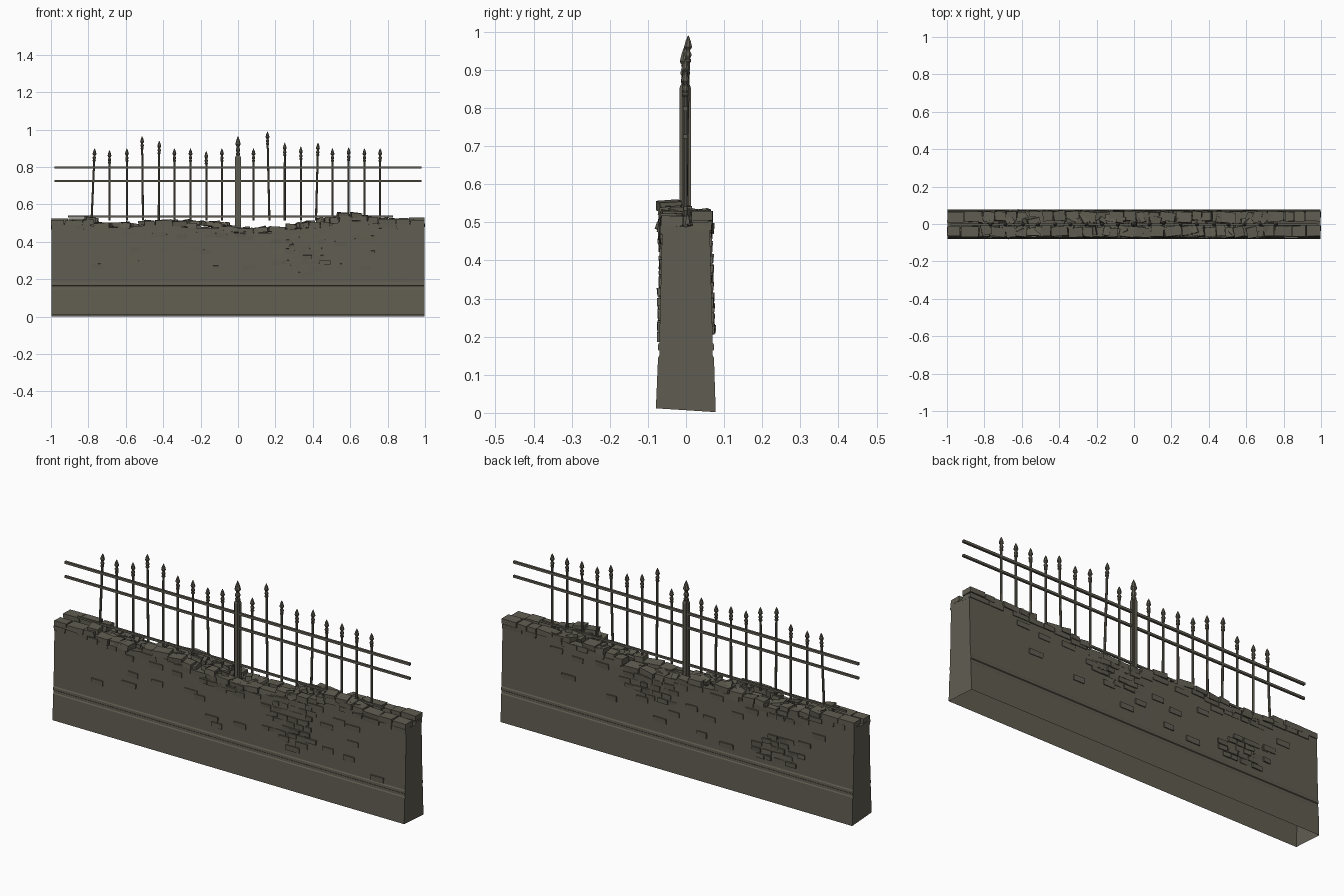
import bpy, bmesh, math, random
from mathutils import Vector, Euler, Matrix

if "Cube" in bpy.data.objects:
    bpy.data.objects.remove(bpy.data.objects["Cube"])

R = random.Random(7)
mat = bpy.data.materials.new("weathered grey stone")
mat.diffuse_color = (0.118, 0.109, 0.083, 1)
mat.use_nodes = True
mat.node_tree.nodes["Principled BSDF"].inputs["Base Color"].default_value = mat.diffuse_color


def finish(bm, name, normals=True):
    if normals:
        bmesh.ops.recalc_face_normals(bm, faces=bm.faces[:])
    me = bpy.data.meshes.new(name)
    bm.to_mesh(me)
    bm.free()
    me.materials.append(mat)
    ob = bpy.data.objects.new(name, me)
    bpy.context.collection.objects.link(ob)
    return ob


def block(bm, c, size, rot=(0, 0, 0), jitter=0.0):
    """Box with slightly uneven corners."""
    vs = bmesh.ops.create_cube(bm, size=1)["verts"]
    m = Euler(rot).to_matrix()
    for v in vs:
        p = Vector([v.co[i] * size[i] + R.uniform(-jitter, jitter) for i in range(3)])
        v.co = m @ p + Vector(c)


def lerp(table, x):
    for (x0, a), (x1, b) in zip(table, table[1:]):
        if x <= x1:
            return a + (b - a) * (x - x0) / (x1 - x0)
    return table[-1][1]


def half(z):
    """Half thickness of the tapered wall at height z."""
    return 0.078 - 0.032 * z


# crest heights of the broken wall, front and back
FRONT = [(-1, .52), (-.8, .52), (-.76, .505), (-.6, .505), (-.5, .515), (-.34, .515), (-.28, .505),
         (-.1, .50), (-.02, .475), (.18, .475), (.24, .495), (.48, .505), (.53, .54), (.68, .54),
         (.74, .525), (1, .52)]
BACK = [(-1, .53), (-.78, .525), (-.7, .50), (-.4, .50), (-.3, .515), (-.05, .50), (.02, .475),
        (.28, .48), (.36, .51), (.5, .53), (.72, .53), (1, .53)]

# tapered wall body, open underneath, with the two plinth bands
bm = bmesh.new()
rows = []
N = 80
for i in range(N + 1):
    x = -0.998 + 1.996 * i / N
    tf, tb = lerp(FRONT, x) - .028, lerp(BACK, x) - .028
    side = [(.0, .145), (-.003, .15), (-.003, .163), (.001, .166), (.001, .178), (-.002, .184)]
    ring = [(-.079, .012)] + [(-half(z) - d, z) for d, z in side] + [(-half(tf), tf)]
    ring += [(0, min(tf, tb) - .004), (half(tb), tb)]
    ring += [(half(z) + d, z) for d, z in reversed(side)] + [(.078, .002)]
    rows.append([bm.verts.new((x, y, z)) for y, z in ring])
for a, b in zip(rows, rows[1:]):
    for j in range(len(a) - 1):
        bm.faces.new((a[j], b[j], b[j + 1], a[j + 1]))
bm.faces.new(rows[0])
bm.faces.new(rows[-1])
finish(bm, "wall_body")

# two crest courses on each side: lower bricks and worn capstones
for name, table, s in (("front", FRONT, -1), ("back", BACK, 1)):
    bm = bmesh.new()
    for course in (0, 1):
        x = -1.0
        while x < 0.995:
            w = min(R.uniform(.05, .10), 1.0 - x)
            if 1.0 - x - w < .03:
                w = 1.0 - x
            cx = x + w / 2
            top = lerp(table, cx)
            worn = abs(cx) < .82
            rot = (0, 0, 0)
            if course:
                if worn:
                    rot = (R.uniform(-.08, .08), R.uniform(-.06, .06), R.uniform(-.12, .12))
                if not worn or R.random() < .85:
                    d = R.uniform(.048, .06)
                    block(bm, (cx, s * (.068 - d / 2 + R.uniform(-.006, .003)), top - .014 + R.uniform(-.004, .003)),
                          (w - .004, d, .027), rot, .003 if worn else .0015)
            else:
                if R.random() < .7:
                    block(bm, (cx, s * .042, top - .040), (w - .004, .05, .024), rot, .0015)
            x += w
    finish(bm, name + "_crest_stones")

# tilted rubble lying along the middle of the crest
bm = bmesh.new()
for i in range(75):
    x = R.uniform(-.82, .78)
    y = R.uniform(-.045, .045)
    top = lerp(FRONT if y < 0 else BACK, x)
    w = R.uniform(.03, .065)
    block(bm, (x, y, top - .012 + R.uniform(-.012, .006)), (w, w * R.uniform(.5, .8), .022),
          (R.uniform(-.3, .3), R.uniform(-.3, .3), R.uniform(0, 3.14)), .003)
for x, y in ((-.79, -.03), (.56, -.04), (.63, -.045)):
    block(bm, (x, y, lerp(FRONT, x) + .003), (.055, .055, .026), (.05, .08, .2), .002)
finish(bm, "crest_rubble")


# bricks showing through the wall faces
def face_brick(bm, s, x, z, w=.07, h=.026, out=.004, loose=0.0):
    block(bm, (x, s * (half(z) + out - .015), z), (w, .03, h),
          (s * -.032 + R.uniform(-loose, loose), R.uniform(-loose, loose) * .4, R.uniform(-loose, loose)), .001)


FRONT_BRICKS = [(-.75, .27), (-.57, .305), (-.55, .36), (-.41, .355), (-.22, .36), (-.17, .345),
                (-.10, .26), (-.07, .23), (.06, .265), (.05, .42), (-.05, .42), (-.30, .43),
                (-.42, .44), (-.58, .44), (.70, .34), (.68, .26), (.62, .43), (.70, .42),
                (.31, .265), (.36, .225), (.41, .255), (.55, .39), (.56, .27), (.84, .20), (-.12, .44)]
BACK_BRICKS = [(.69, .45), (.57, .43), (.43, .44), (.375, .29), (.30, .40), (-.14, .24), (-.22, .45),
               (-.28, .22), (-.34, .39), (-.08, .36), (.02, .30), (.10, .25), (.62, .33), (-.80, .40),
               (-.42, .43), (-.72, .34), (.20, .33), (-.18, .33)]
# each damaged patch: x range, z range
PATCHES = {-1: [(.21, .48, .29, .475), (-.16, .10, .435, .47)],
           1: [(-.70, -.44, .22, .36), (.02, .28, .35, .46), (-.70, -.45, .44, .47)]}
for name, s, pts in (("front", -1, FRONT_BRICKS), ("back", 1, BACK_BRICKS)):
    bm = bmesh.new()
    for x, z in pts:
        face_brick(bm, s, x, z, R.uniform(.055, .08))
    for x0, x1, z0, z1 in PATCHES[s]:
        z, k = z0, 0
        while z < z1:
            x = x0 + (k % 2) * .03 + R.uniform(-.01, .02)
            while x < x1:
                w = R.uniform(.04, .068)
                if R.random() < .85:
                    face_brick(bm, s, x, z, w - .006, .022, R.uniform(.0, .007), .06)
                x += w
            z += .028
            k += 1
    finish(bm, name + "_exposed_bricks")


# fence parts
def lathe(bm, prof, sides, mtx):
    rings = []
    for r, z in prof:
        rings.append([bm.verts.new(mtx @ Vector((r * math.cos(a), r * math.sin(a), z)))
                      for a in (2 * math.pi * (i + .5) / sides for i in range(sides))])
    for a, b in zip(rings, rings[1:]):
        for i in range(sides):
            j = (i + 1) % sides
            bm.faces.new((a[i], a[j], b[j], b[i]))
    bm.faces.new(rings[0])
    bm.faces.new(rings[-1])


# spear finial profile measured down from the tip
SPEAR = [(.0058, -.072), (.009, -.068), (.009, -.063), (.006, -.060), (.0095, -.053), (.0095, -.048),
         (.006, -.042), (.006, -.038), (.0115, -.030), (.007, -.014), (.0008, 0)]

# pickets: base x, top x, tip height
PICKETS = [(-.783, -.766, .90), (-.687, -.687, .89), (-.594, -.594, .90), (-.508, -.513, .965),
           (-.424, -.421, .94), (-.34, -.34, .90), (-.254, -.254, .90), (-.168, -.170, .885),
           (-.086, -.086, .90), (.083, .083, .90), (.168, .157, .99), (.25, .25, .93), (.336, .336, .91),
           (.417, .428, .93), (.505, .505, .90), (.59, .592, .905), (.676, .676, .90), (.76, .76, .90)]
bm = bmesh.new()
for xb, xt, tip in PICKETS:
    base = .515
    lean = .008 if tip > .98 else 0
    axis = Vector((xt - xb, lean, tip - base))
    m = Matrix.Translation((xb, -.002, base)) @ Vector((0, 0, 1)).rotation_difference(axis).to_matrix().to_4x4()
    L = axis.length
    lathe(bm, [(.0062, 0)] + [(r, L + z) for r, z in SPEAR], 8, m)
finish(bm, "fence_pickets")

# horizontal rails
for name, x0, x1, z, t in (("upper_rail", -.98, .98, .798, .012), ("middle_rail", -.98, .98, .725, .011),
                           ("lower_rail", -.91, .83, .536, .010)):
    bm = bmesh.new()
    block(bm, ((x0 + x1) / 2, -.002, z), (x1 - x0, t, t))
    finish(bm, name)

# centre post with notched corners, a stepped top and a larger spear
bm = bmesh.new()
q = [(.015, .009), (.009, .009), (.009, .015)]
outline = [(x, y) for x, y in q]
for k in range(3):
    q = [(-y, x) for x, y in q]
    outline += q
rings = [[bm.verts.new((x * f, y * f - .002, z)) for x, y in outline]
         for z, f in ((.45, 1), (.852, 1), (.862, .75))]
for a, b in zip(rings, rings[1:]):
    for i in range(12):
        j = (i + 1) % 12
        bm.faces.new((a[i], a[j], b[j], b[i]))
bm.faces.new(rings[0])
bm.faces.new(rings[-1])
lathe(bm, [(r * 1.35, .965 + z * 1.45) for r, z in SPEAR], 8, Matrix.Translation((0, -.002, 0)))
finish(bm, "centre_post")
